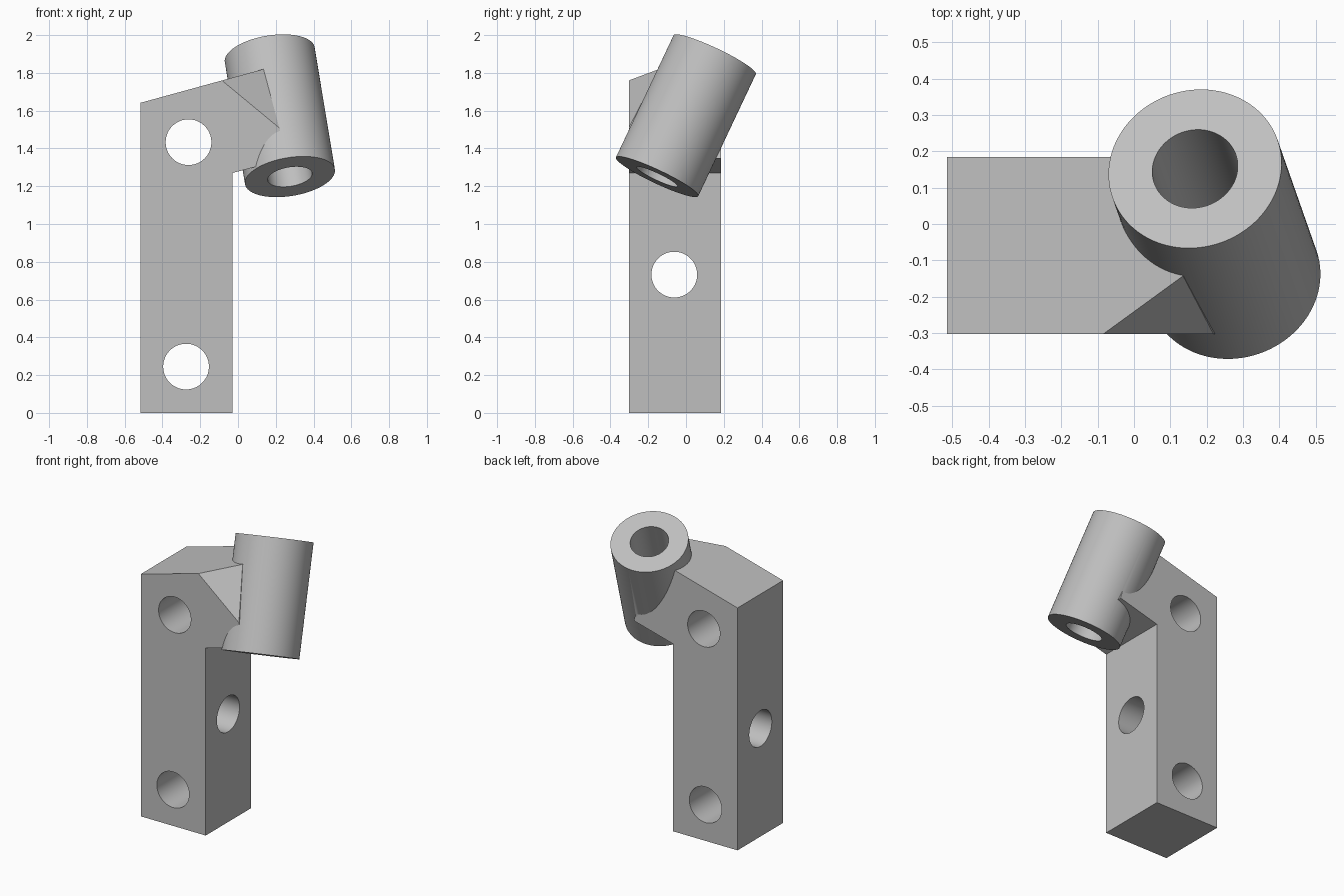
import bpy, bmesh, math
from mathutils import Vector

cube = bpy.data.objects.get("Cube")
if cube:
    bpy.data.objects.remove(cube, do_unlink=True)

grey = bpy.data.materials.new("plain grey")
grey.use_nodes = True
grey.diffuse_color = (0.52, 0.52, 0.52, 1)
grey.node_tree.nodes["Principled BSDF"].inputs["Base Color"].default_value = grey.diffuse_color


def add_object(name, bm):
    bmesh.ops.recalc_face_normals(bm, faces=bm.faces)
    mesh = bpy.data.meshes.new(name)
    bm.to_mesh(mesh)
    bm.free()
    mesh.materials.append(grey)
    obj = bpy.data.objects.new(name, mesh)
    bpy.context.collection.objects.link(obj)
    return obj


def rod(name, start, end, radius, extra=0.0):
    """Cylinder between two points, lengthened by extra at both ends."""
    start, end = Vector(start), Vector(end)
    axis = end - start
    bm = bmesh.new()
    bmesh.ops.create_cone(bm, cap_ends=True, segments=96, radius1=radius,
                          radius2=radius, depth=axis.length + 2 * extra)
    bmesh.ops.rotate(bm, verts=bm.verts, matrix=axis.to_track_quat('Z', 'Y').to_matrix())
    bmesh.ops.translate(bm, verts=bm.verts, vec=(start + end) / 2)
    return add_object(name, bm)


def combine(target, tool, operation):
    mod = target.modifiers.new(operation, 'BOOLEAN')
    mod.operation, mod.object, mod.solver = operation, tool, 'EXACT'
    bpy.context.view_layer.objects.active = target
    bpy.ops.object.modifier_apply(modifier=mod.name)
    bpy.data.objects.remove(tool, do_unlink=True)


# Post with a sloping arm: one side profile extruded front to back
FRONT, BACK = -0.303, 0.184
profile = [(-0.515, 0), (-0.03, 0), (-0.03, 1.27), (0.262, 1.348),
           (0.135, 1.82), (-0.515, 1.642)]
bm = bmesh.new()
face = bm.faces.new([bm.verts.new((x, FRONT, z)) for x, z in profile])
extruded = bmesh.ops.extrude_face_region(bm, geom=[face])["geom"]
bmesh.ops.translate(bm, vec=(0, BACK - FRONT, 0),
                    verts=[g for g in extruded if isinstance(g, bmesh.types.BMVert)])

# Oblique facet that trims the arm's front top corner beside the tube
a = Vector((-0.085, FRONT, 1.76))
b = Vector((0.135, -0.143, 1.82))
d = Vector((0.217, FRONT, 1.51))
normal = (b - a).cross(d - a)
if normal.y > 0:
    normal.negate()
cut = bmesh.ops.bisect_plane(bm, geom=bm.verts[:] + bm.edges[:] + bm.faces[:],
                             plane_co=a, plane_no=normal, clear_outer=True)
edges = [g for g in cut["geom_cut"] if isinstance(g, bmesh.types.BMEdge)]
bmesh.ops.holes_fill(bm, edges=edges)
bracket = add_object("bracket", bm)

# Tilted tube joined to the arm, then its bore
top, bottom = (0.168, 0.152, 1.896), (0.275, -0.153, 1.25)
combine(bracket, rod("tube", top, bottom, 0.241), 'UNION')
combine(bracket, rod("bore", top, bottom, 0.119, 0.1), 'DIFFERENCE')

# Through holes: two front to back, one side to side
for x, z in [(-0.262, 1.433), (-0.275, 0.245)]:
    combine(bracket, rod("hole", (x, -0.5, z), (x, 0.5, z), 0.121), 'DIFFERENCE')
combine(bracket, rod("hole", (-0.8, -0.062, 0.732), (0.2, -0.062, 0.732), 0.121), 'DIFFERENCE')

bpy.ops.object.select_all(action='DESELECT')
bracket.select_set(True)
bpy.context.view_layer.objects.active = bracket
bpy.ops.object.shade_smooth_by_angle(angle=math.radians(25))
